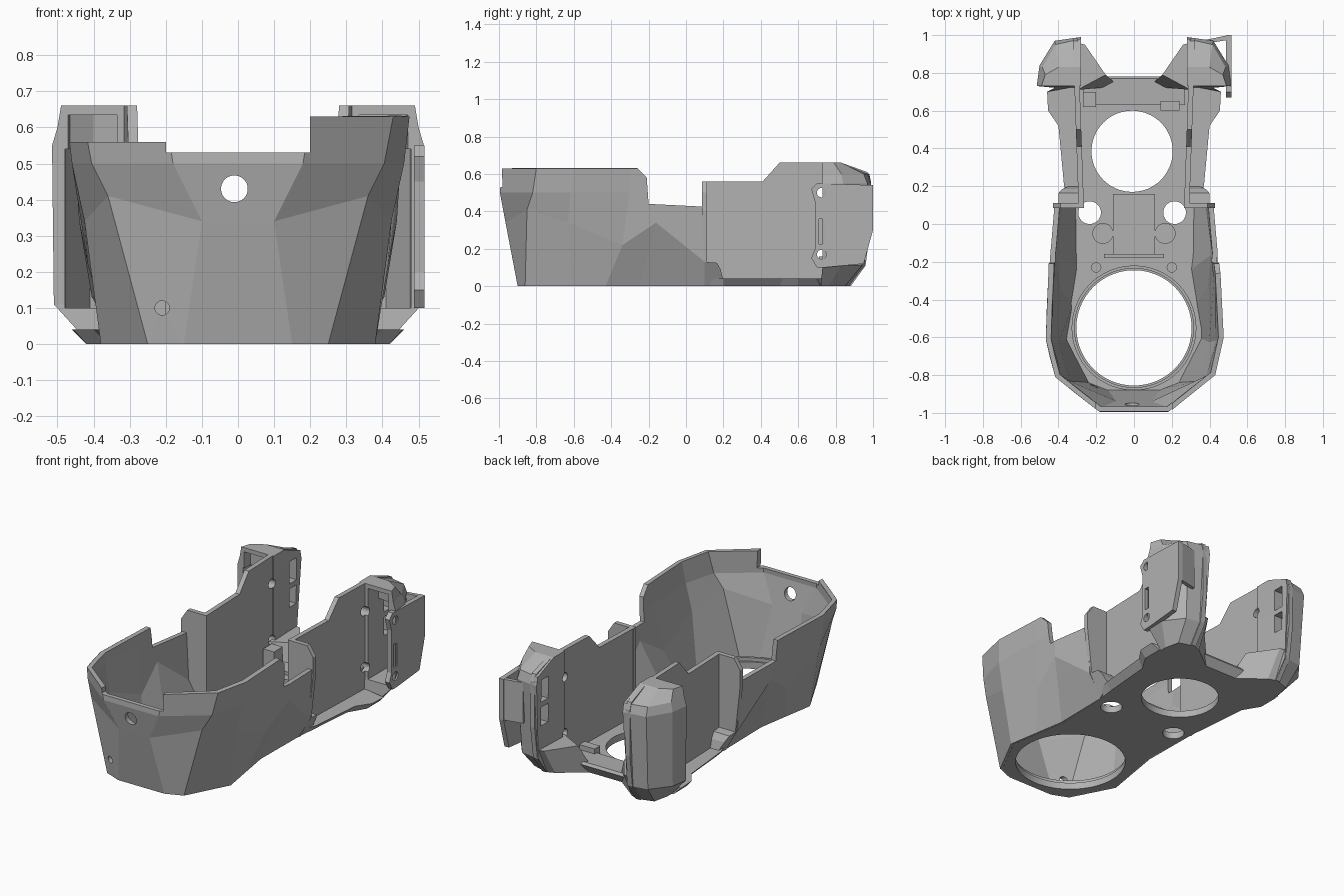
import bpy, math

old = bpy.data.objects.get("Cube")
if old:
    bpy.data.objects.remove(old, do_unlink=True)

grey = bpy.data.materials.new("plain_grey")
grey.use_nodes = True
colour = (0.44, 0.44, 0.44, 1)
grey.diffuse_color = colour
grey.node_tree.nodes["Principled BSDF"].inputs["Base Color"].default_value = colour


def loft(name, rings, closed=True):
    """Skin a stack of point rings; closed ones get end caps."""
    n = len(rings[0])
    faces = []
    for r in range(len(rings) - 1):
        for i in range(n if closed else n - 1):
            j = (i + 1) % n
            faces.append((r * n + i, r * n + j, (r + 1) * n + j, (r + 1) * n + i))
    if closed:
        faces.append(tuple(reversed(range(n))))
        faces.append(tuple((len(rings) - 1) * n + i for i in range(n)))
    mesh = bpy.data.meshes.new(name)
    mesh.from_pydata([p for ring in rings for p in ring], [], faces)
    mesh.materials.append(grey)
    obj = bpy.data.objects.new(name, mesh)
    bpy.context.collection.objects.link(obj)
    if closed:
        bpy.ops.object.select_all(action='DESELECT')
        bpy.context.view_layer.objects.active = obj
        obj.select_set(True)
        bpy.ops.object.mode_set(mode='EDIT')
        bpy.ops.mesh.select_all(action='SELECT')
        bpy.ops.mesh.normals_make_consistent(inside=False)
        bpy.ops.object.mode_set(mode='OBJECT')
    return obj


def box(name, x, y, z):
    return loft(name, [[(x[0], y[0], h), (x[1], y[0], h), (x[1], y[1], h), (x[0], y[1], h)] for h in z])


def cylinder(name, centre, radius, depth, axis='Z', sides=48):
    turn = {'X': (0, math.pi / 2, 0), 'Y': (math.pi / 2, 0, 0), 'Z': (0, 0, 0)}[axis]
    bpy.ops.mesh.primitive_cylinder_add(vertices=sides, radius=radius, depth=depth,
                                        location=centre, rotation=turn)
    obj = bpy.context.object
    obj.name = name
    obj.data.materials.append(grey)
    return obj


def apply(obj, kind, **settings):
    mod = obj.modifiers.new(kind, kind)
    for key, value in settings.items():
        setattr(mod, key, value)
    bpy.ops.object.select_all(action='DESELECT')
    bpy.context.view_layer.objects.active = obj
    obj.select_set(True)
    bpy.ops.object.modifier_apply(modifier=mod.name)


def cut(obj, cutters):
    for cutter in cutters:
        apply(obj, 'BOOLEAN', operation='DIFFERENCE', solver='EXACT', object=cutter)
        bpy.data.objects.remove(cutter, do_unlink=True)


def both(half, heights):
    """Mirror a right-hand outline into a left-to-right ring; one height or one per point."""
    if not isinstance(heights, list):
        heights = [heights] * len(half)
    points = [(x, y, z) for (x, y), z in zip(half, heights)]
    return [(-x, y, z) for x, y, z in reversed(points)] + points


# Faceted front bowl, open at top and back, pinched at the neck
foot = [(.15, -.9), (.25, -.86), (.38, -.61), (.35, -.43), (.32, -.245), (.325, .1)]
belly = [(.1, -.965), (.36, -.85), (.425, -.63), (.416, -.34), (.44, -.16), (.405, .1)]
brow = [(.18, -.995), (.405, -.82), (.46, -.62), (.45, -.3), (.445, -.15), (.425, .1)]
rim = [(.2, -.985), (.43, -.8), (.475, -.6), (.46, -.3), (.452, -.15), (.43, .1)]
belly_heights = [.34, .41, .34, .22, .34, .13]
bowl = loft("front_bowl", [both(foot, 0), both(belly, belly_heights), both(brow, .5), both(rim, .63)], closed=False)
apply(bowl, 'SOLIDIFY', thickness=.028, offset=-1)
notch = [(-.27, .64), (-.21, .58), (-.2, .44), (.2, .42), (.2, .8), (-.27, .8)]
cut(bowl, [
    loft("notch_cutter", [[(x, y, z) for y, z in notch] for x in (-.7, .7)]),
    box("front_cutter", (-.2, .2), (-1.2, -.6), (.53, .8)),
    box("left_cutter", (-.7, -.19), (-1.2, .3), (.56, .8)),
    cylinder("round_cutter", (-.01, -.95, .43), .037, .3, 'Y'),
    cylinder("screw_cutter", (-.21, -.87, .1), .02, .3, 'Y', 24)])

# Floor plate with flared rear lip and openings
rear_low = [(.32, .08), (.335, .2), (.36, .5), (.42, .6), (.42, .72), (.1, .75)]
rear_high = [(.325, .08), (.37, .2), (.4, .52), (.455, .6), (.46, .7), (.1, .77)]
front_low = [(x - .01, y + .01) for x, y in foot[:-1]]
floor = loft("floor_plate", [both(front_low + rear_low, 0), both(front_low + rear_high, .04)])
cut(floor, [
    cylinder("large_cutter", (0, -.55, 0), .305, .3, sides=96),
    cylinder("small_cutter", (-.01, .385, 0), .215, .3, sides=64),
    cylinder("port_cutter", (-.235, .06, 0), .06, .3),
    cylinder("port_cutter", (.215, .06, 0), .06, .3)])

# Raised seat around the large opening
seat = cylinder("opening_seat", (0, -.55, .045), .33, .03, sides=96)
cut(seat, [cylinder("seat_cutter", (0, -.55, .05), .315, .2, sides=96)])

# Raised centre pad and floor bosses
box("centre_pad", (-.11, .11), (-.17, .16), (.03, .055))
box("cross_rib", (-.16, .16), (-.18, -.16), (.03, .09))
for side in (-1, 1):
    cylinder("floor_disc", (side * .165, -.05, .045), .055, .02)
    cylinder("screw_boss", (side * .2, -.23, .055), .027, .05, sides=24)

# Low flat ridge closing the back of the floor
profile = [(.63, .02), (.75, 0), (.78, .05), (.77, .065), (.63, .06)]
loft("rear_ridge", [[(x, y, z) for y, z in profile] for x in (-.27, .27)])
box("clip_block", (.14, .24), (.6, .65), (.03, .09))
box("clip_post", (-.27, -.2), (.62, .7), (.03, .16))

wall_shape = [(.1, .02), (.88, 0), (.96, .11), (.985, .3), (.985, .57), (.97, .61),
              (.83, .66), (.5, .66), (.41, .56), (.1, .56)]
panel_shape = [(.265, .03), (.335, .03), (.4, .13), (.43, .4), (.43, .5), (.39, .56), (.265, .56)]
step_shape = [(.1, 0), (.2, .03), (.185, .09), (.165, .125), (.1, .13)]
plate_shape = [(.7, .1), (.74, .1), (.95, .12), (1, .3), (1, .54), (.7, .55), (.67, .52),
               (.69, .45), (.69, .2), (.67, .15)]
pod_rings = {
    0: [(.28, .72), (.41, .72), (.41, .76), (.39, .85), (.29, .88)],
    .11: [(.28, .73), (.51, .73), (.495, .83), (.41, .94), (.29, .96)],
    .55: [(.28, .73), (.515, .73), (.5, .84), (.42, .97), (.28, .99)],
    .6: [(.28, .73), (.5, .73), (.485, .83), (.415, .95), (.28, .98)],
    .66: [(.28, .73), (.49, .73), (.47, .79), (.4, .83), (.28, .83)]}
cavity = [(.335, .6), (.485, .6), (.475, .81), (.41, .92), (.335, .93)]
upper_cavity = [(.335, .6), (.485, .6), (.465, .78), (.4, .82), (.335, .83)]


def wall_windows(s):
    """Two screw holes and two slots through a side wall."""
    xs = sorted((s * .2, s * .4))
    return [cylinder("hole_cutter", (s * .3, .72, z), .027, .12, 'X', 24) for z in (.17, .5)] + \
           [box("slot_cutter", xs, (.88, .945), z) for z in ((.3, .41), (.44, .57))]


for s, side in ((1, "left"), (-1, "right")):
    # Tall side wall leaning outwards to the back
    wall = loft(side + "_wall", [[(s * (.262 + .035 * y + t), y, z) for y, z in wall_shape] for t in (0, .028)])
    cut(wall, wall_windows(s))

    # Panel joining the wall to the bowl, with a step below it
    loft(side + "_panel", [[(s * x, y, z) for x, z in panel_shape] for y in (.085, .112)])
    loft(side + "_step", [[(s * .28, y, z) for y, z in step_shape],
                          [(s * (.33 + .55 * z), y, z) for y, z in step_shape]])

    # Hollow rear pod with open front
    pod = loft(side + "_pod", [[(s * x, y, z) for x, y in ring] for z, ring in pod_rings.items()])
    cut(pod, [loft("cavity_cutter", [[(s * x, y, z) for x, y in cavity] for z in (.1, .54)]),
              loft("mouth_cutter", [[(s * x, y, z) for x, y in upper_cavity] for z in (.4, .635)])]
        + wall_windows(s))

    # Slanted gusset between pod and floor
    low = [(.08, .73), (.3, .71), (.3, .88), (.25, .86)]
    high = [(.15, .79), (.3, .71), (.3, .96), (.26, .95)]
    loft(side + "_gusset", [[(s * x, y, 0) for x, y in low], [(s * x, y, .16) for x, y in high]])

# Mounting plate on the outside of the left pod
plate = loft("mounting_plate", [[(x, y, z) for y, z in plate_shape] for x in (.488, .517)])
cut(plate, [cylinder("hole_cutter", (.5, .725, z), .025, .1, 'X', 24) for z in (.17, .5)]
    + [box("slot_cutter", (.47, .53), (.71, .74), (.225, .36))])
loft("plate_web", [[(.38, .955, z), (.5, .975, z), (.5, 1, z), (.38, .975, z)] for z in (.3, .54)])
